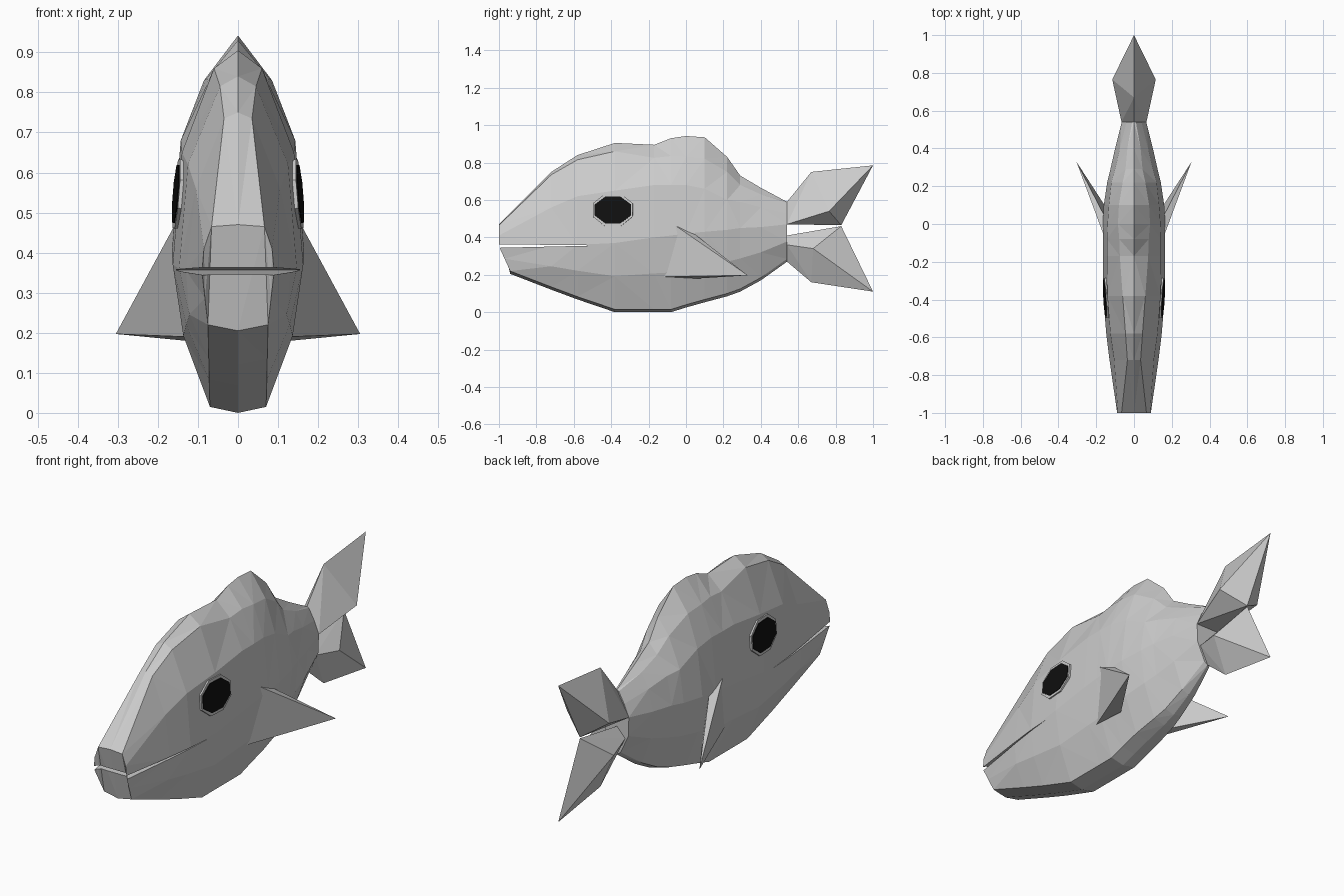
import bpy, bmesh, math
from mathutils import Matrix, Vector

if "Cube" in bpy.data.objects:
    bpy.data.objects.remove(bpy.data.objects["Cube"])


def make_object(name, bm, mirror=False, colour=None):
    bmesh.ops.recalc_face_normals(bm, faces=bm.faces[:])
    mesh = bpy.data.meshes.new(name)
    bm.to_mesh(mesh)
    bm.free()
    obj = bpy.data.objects.new(name, mesh)
    bpy.context.collection.objects.link(obj)
    if mirror:
        obj.modifiers.new("mirror", 'MIRROR').use_mirror_merge = False
    if colour:
        mat = bpy.data.materials.new(name + "_paint")
        mat.diffuse_color = colour
        mat.use_nodes = True
        mat.node_tree.nodes["Principled BSDF"].inputs["Base Color"].default_value = mat.diffuse_color
        mesh.materials.append(mat)
    return obj


def hull(name, points, mirror=False):
    bm = bmesh.new()
    for p in points:
        bm.verts.new(p)
    res = bmesh.ops.convex_hull(bm, input=bm.verts[:])
    inner = [v for v in bm.verts if not v.link_faces]
    bmesh.ops.delete(bm, geom=inner, context='VERTS')
    return make_object(name, bm, mirror)


def both(x, y, z):
    return [(x, y, z), (-x, y, z)]


# Body stations: y, top z, shoulder x/z, middle x/z, widest x/z, belly x/z
stations = [
    (-1.00, .470, .066, .465, .085, .41, .090, .352, .075, .220),
    (-.72, .750, .035, .735, .105, .56, .130, .356, .073, .135),
    (-.58, .840, .045, .815, .125, .62, .147, .360, .072, .083),
    (-.38, .905, .060, .860, .140, .65, .163, .370, .070, .015),
    (-.17, .895, .075, .825, .143, .68, .165, .400, .070, .015),
    (-.08, .930, .078, .835, .143, .68, .165, .410, .070, .015),
    (.00, .942, .085, .830, .140, .68, .165, .420, .070, .040),
    (.10, .935, .080, .820, .133, .66, .160, .430, .070, .068),
    (.22, .830, .060, .750, .120, .60, .142, .440, .060, .100),
    (.29, .730, .045, .680, .100, .59, .125, .450, .050, .125),
    (.40, .665, .035, .630, .075, .56, .100, .455, .040, .185),
    (.54, .590, .010, .585, .040, .53, .065, .470, .020, .285),
]
bm = bmesh.new()
rings = []
for i, (y, top, sx, sz, mx, mz, wx, wz, bx, bz) in enumerate(stations):
    chin = .06 if i == 0 else 0
    flank = ((wx + bx) / 2 + .02 * (chin == 0), y + chin / 2, (wz + bz) / 2)
    side = [(sx, y, sz), (mx, y, mz), (wx, y, wz), flank, (bx, y + chin, bz)]
    ring = [(0, y, top)] + side + [(0, y + chin, bz - .015)]
    ring += [(-x, yy, z) for x, yy, z in reversed(side)]
    rings.append([bm.verts.new(p) for p in ring])
n = len(rings[0])
for a, b in zip(rings, rings[1:]):
    for k in range(n):
        j = (k + 1) % n
        bm.faces.new((a[k], a[j], b[j], b[k]))
bm.faces.new(rings[0])
bm.faces.new(rings[-1])
bmesh.ops.triangulate(bm, faces=bm.faces[:])
body = make_object("body", bm)

# Mouth slit
mouth = hull("mouth_cutter", both(.3, -1.1, .364) + both(.3, -1.1, .342) + both(.3, -.45, .357))
mouth.hide_render = True
cut = body.modifiers.new("mouth", 'BOOLEAN')
cut.operation = 'DIFFERENCE'
cut.solver = 'EXACT'
cut.object = mouth

# Tail lobes, each with a thick ridge on both sides
hull("tail_upper_lobe", [(0, .54, .59), (0, .67, .75), (0, 1, .785), (0, .83, .465)]
     + both(.066, .54, .47) + both(.115, .765, .54))
hull("tail_lower_lobe", [(0, .54, .41), (0, .83, .46), (0, 1, .11), (0, .67, .16), (0, .54, .27)]
     + both(.045, .54, .36) + both(.08, .68, .34))

# Side fins
hull("side_fins", [(.160, -.06, .465), (.150, .03, .43), (.130, -.12, .19),
                   (.130, .06, .18), (.305, .33, .197)], mirror=True)


# Eyes: flat octagons lying on the cheek
def disc(name, ry, rz, out, colour=None):
    bm = bmesh.new()
    place = (Matrix.Translation((out - .02, -.39, .545)) @ Matrix.Rotation(-.06, 4, 'Z')
             @ Matrix.Rotation(math.pi / 2 - .08, 4, 'Y') @ Matrix.Diagonal((rz, ry, 1, 1)))
    bmesh.ops.create_cone(bm, cap_ends=True, segments=8, radius1=1, radius2=1, depth=.04,
                          matrix=place @ Matrix.Rotation(math.pi / 8, 4, 'Z'))
    make_object(name, bm, True, colour)


disc("eye_rims", .115, .093, .154)
disc("eyes", .105, .078, .157, (.005, .005, .005, 1))
